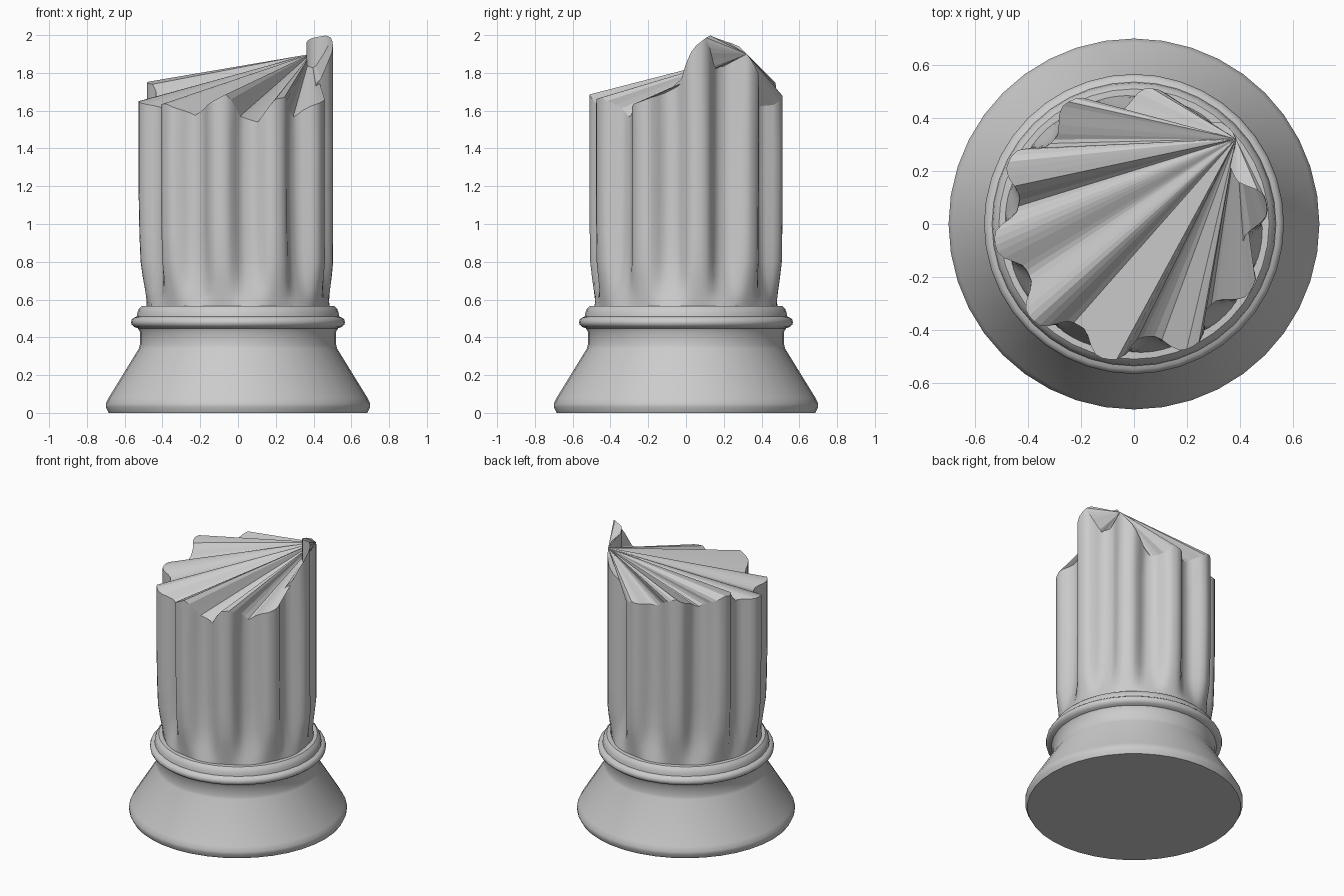
import bpy, bmesh, math

if "Cube" in bpy.data.objects:
    bpy.data.objects.remove(bpy.data.objects["Cube"])


def finish(bm, name, angle):
    bmesh.ops.recalc_face_normals(bm, faces=bm.faces)
    me = bpy.data.meshes.new(name)
    bm.to_mesh(me)
    bm.free()
    ob = bpy.data.objects.new(name, me)
    bpy.context.collection.objects.link(ob)
    bpy.ops.object.select_all(action='DESELECT')
    ob.select_set(True)
    bpy.context.view_layer.objects.active = ob
    bpy.ops.object.shade_smooth_by_angle(angle=math.radians(angle))
    return ob


def bridge(bm, lo, hi):
    n = len(lo)
    for i in range(n):
        j = (i + 1) % n
        bm.faces.new((lo[i], lo[j], hi[j], hi[i]))


def lerp_table(table, x):
    for (x0, y0), (x1, y1) in zip(table, table[1:]):
        if x0 <= x <= x1:
            return y0 + (y1 - y0) * (x - x0) / (x1 - x0)
    return table[-1][1]


# base: turned plinth with a rounded collar
profile = [(0.685, 0), (0.70, 0.03), (0.70, 0.05), (0.685, 0.08), (0.525, 0.34),
           (0.52, 0.36), (0.52, 0.43), (0.53, 0.448), (0.55, 0.455), (0.563, 0.467),
           (0.566, 0.48), (0.562, 0.495), (0.55, 0.505), (0.536, 0.51),
           (0.533, 0.53), (0.525, 0.55), (0.51, 0.565), (0.45, 0.567)]
bm = bmesh.new()
SIDES = 40
rings = []
for r, z in profile:
    rings.append([bm.verts.new((r * math.cos(2 * math.pi * i / SIDES),
                                r * math.sin(2 * math.pi * i / SIDES), z))
                  for i in range(SIDES)])
for a, b in zip(rings, rings[1:]):
    bridge(bm, a, b)
bm.faces.new(rings[0])
bm.faces.new(rings[-1])
finish(bm, "base", 40)

# shaft: ten flutes, fading out at the bottom, with a jagged broken rim
rim = [(0, 1.85), (4, 1.93), (8, 1.96), (14, 2.0), (26, 1.975), (35, 1.95), (39, 1.90),
       (48, 1.80), (62, 1.62), (72, 1.63), (80, 1.68), (90, 1.66), (98, 1.65),
       (116, 1.76), (134, 1.66), (152, 1.755), (162, 1.74), (170, 1.65), (188, 1.65),
       (206, 1.61), (224, 1.64), (240, 1.575), (252, 1.63), (265, 1.69), (273, 1.57),
       (285, 1.54), (293, 1.66), (300, 1.67), (308, 1.62), (316, 1.56), (325, 1.63),
       (333, 1.65), (347, 1.70), (357, 1.77), (360, 1.85)]
ridge = [(0.55, 0.478), (0.65, 0.492), (0.72, 0.503), (0.80, 0.513), (1.1, 0.518), (2.0, 0.518)]
valley = [(0.55, 0.49), (0.60, 0.478), (0.65, 0.463), (0.72, 0.448), (0.80, 0.438), (1.1, 0.43), (2.0, 0.43)]
N = 120
STEP = 360 / N
heights = [0.55, 0.60, 0.65, 0.72, 0.80, 0.95, 1.2, 1.45, None]
bm = bmesh.new()
rings = []
for h in heights:
    ring = []
    for i in range(N):
        deg = i * STEP
        a = math.radians(deg)
        z = lerp_table(rim, deg) if h is None else h
        w = 0.5 + 0.5 * math.cos(10 * (a - math.radians(8)))
        w = w * w * (3 - 2 * w)
        r = lerp_table(valley, z) * (1 - w) + lerp_table(ridge, z) * w
        lean = -0.012 * min(1, (z - 0.55) / 0.5)
        ring.append(bm.verts.new((r * math.cos(a) + lean, r * math.sin(a), z)))
    rings.append(ring)
for a, b in zip(rings, rings[1:]):
    bridge(bm, a, b)

# broken face: a fan spreading from one tall rim point
top = rings[-1]
hub = round(39 / STEP)
cap = []
for k in range(1, N - 1):
    cap.append(bm.faces.new((top[hub], top[(hub + k) % N], top[(hub + k + 1) % N])))
bm.faces.new(rings[0])
for e in {e for f in cap for e in f.edges}:
    e.smooth = False
ob = finish(bm, "broken_fluted_shaft", 40)
for p in ob.data.polygons:
    if len(p.vertices) == 3:
        p.use_smooth = False
